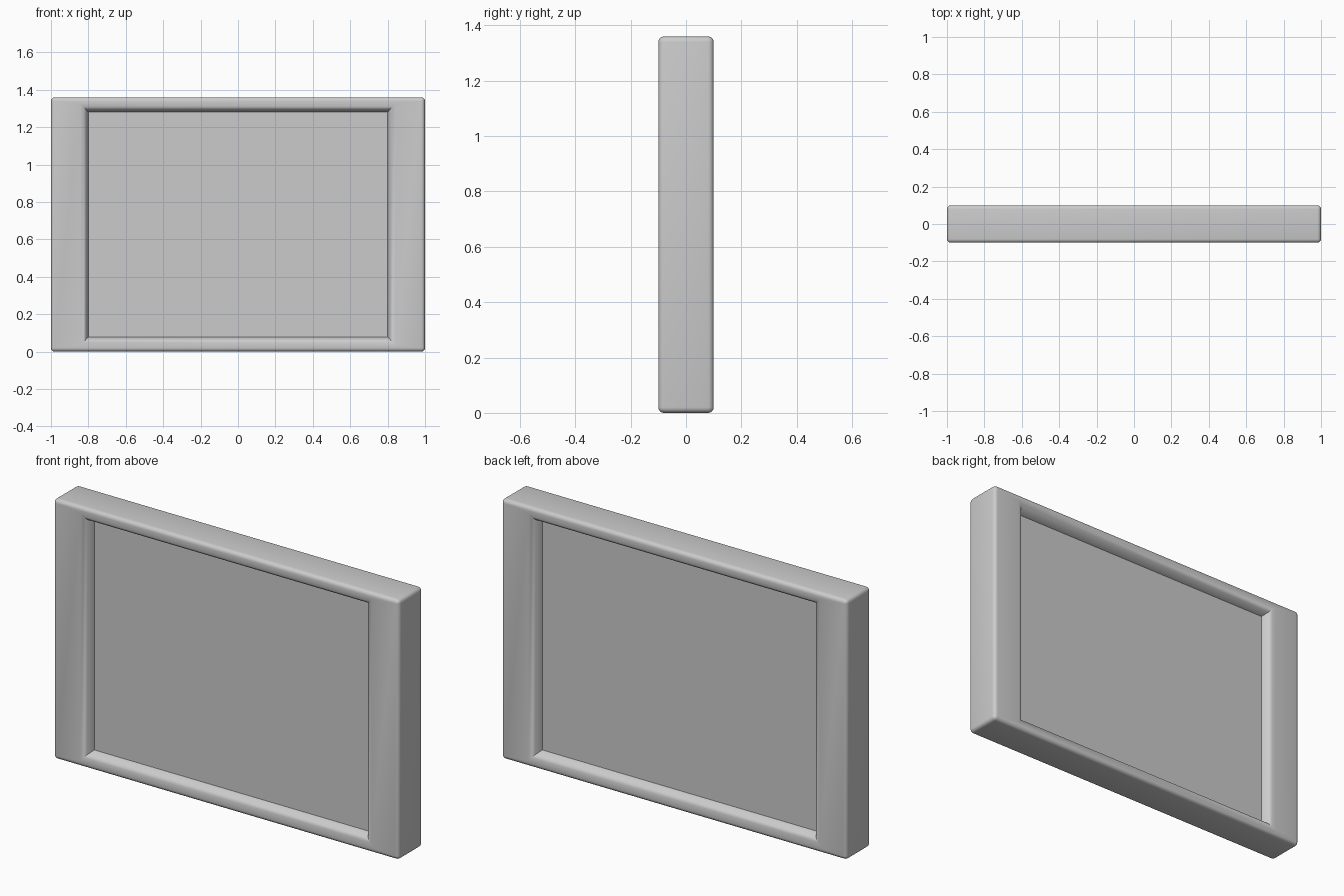
import bpy, bmesh, math

if "Cube" in bpy.data.objects:
    bpy.data.objects.remove(bpy.data.objects["Cube"])

H = 1.36          # overall height, width is 2
R = 0.02          # outer rounding
SEG = 4
PANEL_Y = 0.045   # recess panels sit this far from the middle
LIP = (0.187, 0.065)
EDGE = (0.20, 0.078)


def make_object(name, bm):
    mesh = bpy.data.meshes.new(name)
    bm.to_mesh(mesh)
    bm.free()
    ob = bpy.data.objects.new(name, mesh)
    bpy.context.collection.objects.link(ob)
    return ob


def rounded_loop(bm, ix, iz, y):
    """Rectangle inset from the outline, corners rounded by what is left of R."""
    r = max(R - ix, 0.0)
    verts = []
    for k, (sx, sz) in enumerate([(1, 1), (-1, 1), (-1, -1), (1, -1)]):
        cx = sx * (1 - ix - r)
        cz = H / 2 + sz * (H / 2 - iz - r)
        for s in range(SEG + 1):
            a = math.pi / 2 * (k + s / SEG)
            verts.append(bm.verts.new((cx + r * math.cos(a), y, cz + r * math.sin(a))))
    return verts


# frame section: rounded outer edge, flat face, eased inner lip, tapered jamb
half = []
for s in range(SEG + 1):
    a = math.pi / 2 * s / SEG
    i = R * (1 - math.cos(a))
    half.append((i, i, 0.1 - R + R * math.sin(a)))
half += [(0.157, 0.033, 0.1), (0.174, 0.050, 0.096), (*LIP, 0.085), (*EDGE, PANEL_Y)]
section = [(ix, iz, -y) for ix, iz, y in reversed(half)] + half

bm = bmesh.new()
loops = [rounded_loop(bm, *p) for p in section]
n = len(loops[0])
for a, b in zip(loops, loops[1:]):
    for j in range(n):
        k = (j + 1) % n
        bm.faces.new((a[j], a[k], b[k], b[j]))
bmesh.ops.remove_doubles(bm, verts=bm.verts, dist=1e-5)
bmesh.ops.dissolve_degenerate(bm, edges=bm.edges, dist=1e-5)
for f in bm.faces:
    f.normal_update()
# make the outer side face point outward
side = max(bm.faces, key=lambda f: f.calc_center_median().x)
if side.normal.x < 0:
    bmesh.ops.reverse_faces(bm, faces=bm.faces)
frame = make_object("frame", bm)
bpy.context.view_layer.objects.active = frame
frame.select_set(True)
bpy.ops.object.shade_smooth_by_angle(angle=math.radians(40))

# thin recessed panels, both facing the front
for name, y in (("front_panel", -PANEL_Y), ("back_panel", PANEL_Y)):
    bm = bmesh.new()
    x, z = 1 - EDGE[0], EDGE[1]
    bm.faces.new([bm.verts.new(p) for p in
                  ((-x, y, z), (x, y, z), (x, y, H - z), (-x, y, H - z))])
    make_object(name, bm)
